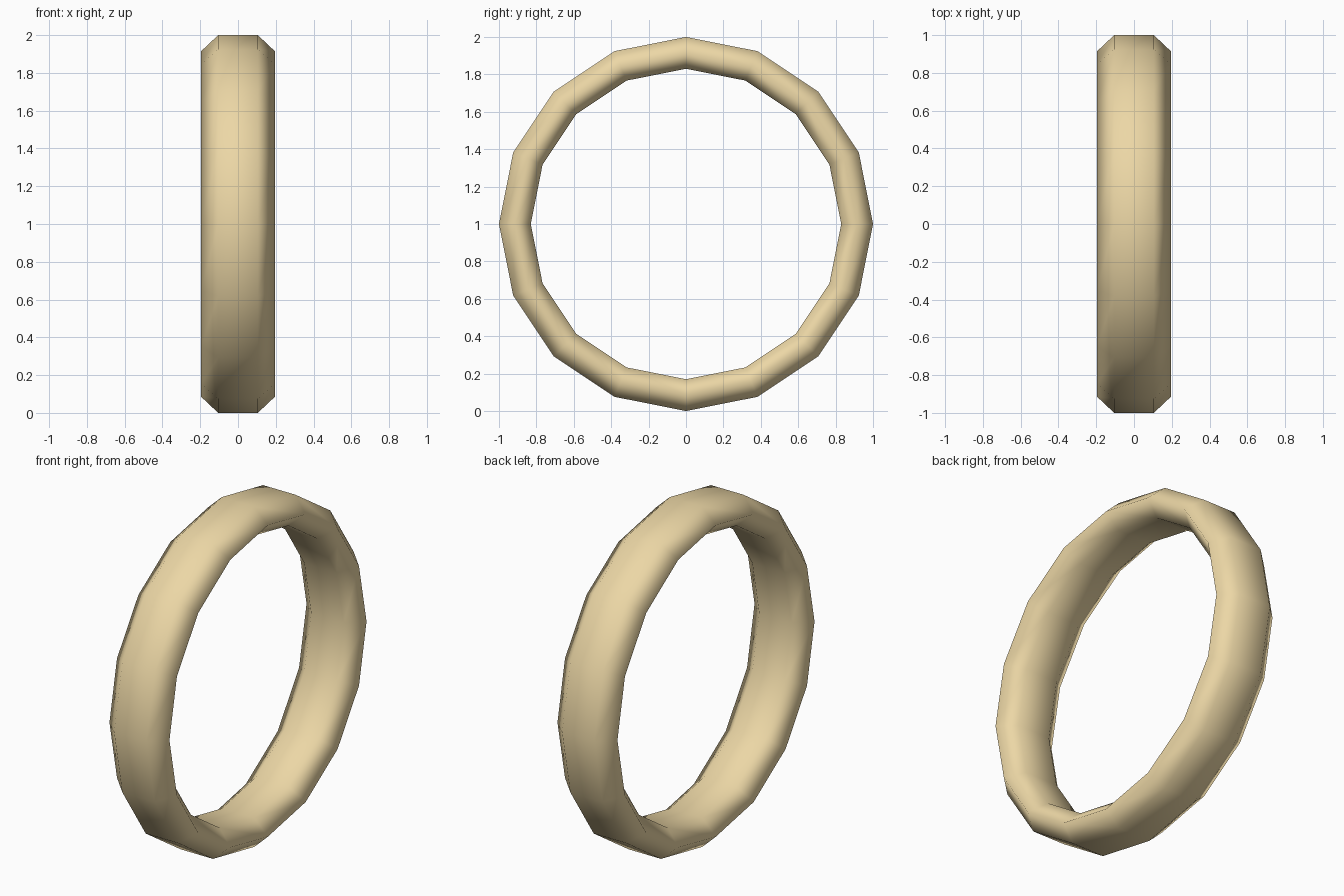
import bpy, bmesh, math

if "Cube" in bpy.data.objects:
    bpy.data.objects.remove(bpy.data.objects["Cube"])

SEGMENTS = 16
# Ring cross-section: (x, radius), a flattened hexagon
PROFILE = [(-0.105, 1.0), (0.105, 1.0), (0.195, 0.915),
           (0.105, 0.83), (-0.105, 0.83), (-0.195, 0.915)]

# Sweep the cross-section around the x axis, centred at z = 1
bm = bmesh.new()
rings = []
for i in range(SEGMENTS):
    a = 2 * math.pi * i / SEGMENTS
    rings.append([bm.verts.new((x, r * math.sin(a), 1 + r * math.cos(a)))
                  for x, r in PROFILE])
n = len(PROFILE)
for i in range(SEGMENTS):
    p, q = rings[i], rings[(i + 1) % SEGMENTS]
    for j in range(n):
        k = (j + 1) % n
        bm.faces.new((p[j], p[k], q[k], q[j]))
bmesh.ops.recalc_face_normals(bm, faces=bm.faces)
for f in bm.faces:
    f.smooth = True

mesh = bpy.data.meshes.new("ring_band")
bm.to_mesh(mesh)
bm.free()
ring = bpy.data.objects.new("ring_band", mesh)
bpy.context.collection.objects.link(ring)

# Warm sand colour
mat = bpy.data.materials.new("sand")
mat.diffuse_color = (0.84, 0.68, 0.38, 1)
mat.use_nodes = True
mat.node_tree.nodes["Principled BSDF"].inputs["Base Color"].default_value = mat.diffuse_color
mesh.materials.append(mat)
